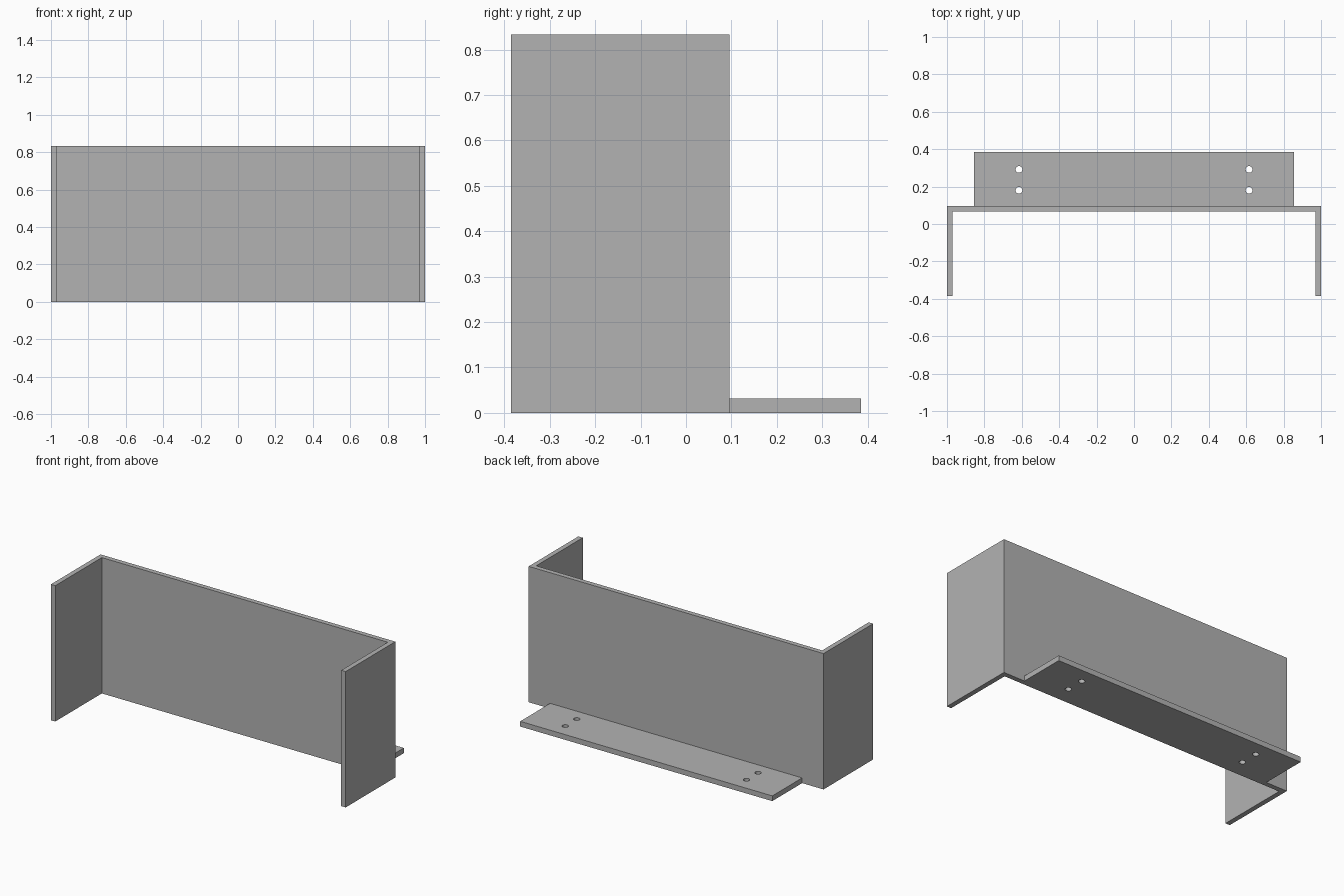
import bpy
import bmesh

if "Cube" in bpy.data.objects:
    bpy.data.objects.remove(bpy.data.objects["Cube"], do_unlink=True)

HEIGHT, THICK = 0.833, 0.03
FRONT, BACK, REAR = -0.385, 0.096, 0.385
FLANGE_HALF, FLANGE_THICK = 0.855, 0.032

grey = bpy.data.materials.new("plain grey")
grey.use_nodes = True
colour = (0.45, 0.45, 0.45, 1)
grey.diffuse_color = colour
grey.node_tree.nodes["Principled BSDF"].inputs["Base Color"].default_value = colour


def extrude_profile(name, points, height):
    """Extrude a closed plan outline upward from the ground."""
    bm = bmesh.new()
    face = bm.faces.new([bm.verts.new((x, y, 0)) for x, y in points])
    result = bmesh.ops.extrude_face_region(bm, geom=[face])
    top = [v for v in result["geom"] if isinstance(v, bmesh.types.BMVert)]
    bmesh.ops.translate(bm, verts=top, vec=(0, 0, height))
    bmesh.ops.recalc_face_normals(bm, faces=bm.faces)
    mesh = bpy.data.meshes.new(name)
    bm.to_mesh(mesh)
    bm.free()
    obj = bpy.data.objects.new(name, mesh)
    bpy.context.collection.objects.link(obj)
    mesh.materials.append(grey)
    return obj


# Upright channel: back wall with two side walls
half = [(1, BACK), (1, FRONT), (1 - THICK, FRONT), (1 - THICK, BACK - THICK)]
channel = half + [(-x, y) for x, y in reversed(half)]
extrude_profile("channel_wall", channel, HEIGHT)

# Mounting flange behind the back wall
w = FLANGE_HALF
flange = extrude_profile(
    "mounting_flange", [(-w, BACK), (w, BACK), (w, REAR), (-w, REAR)], FLANGE_THICK)

# Screw holes, two at each end of the flange
for x in (-0.615, 0.615):
    for y in (0.18, 0.292):
        bpy.ops.mesh.primitive_cylinder_add(
            vertices=32, radius=0.018, depth=0.2, location=(x, y, 0))
        cutter = bpy.context.object
        cutter.name = "screw_hole_cutter"
        cutter.data.materials.append(grey)
        cut = flange.modifiers.new("screw_hole", "BOOLEAN")
        cut.operation = "DIFFERENCE"
        cut.solver = "EXACT"
        cut.object = cutter
        cutter.hide_render = True
        cutter.hide_set(True)

# Smooth the hole walls, keep plate edges sharp
bpy.ops.object.select_all(action="DESELECT")
bpy.context.view_layer.objects.active = flange
flange.select_set(True)
for name in [m.name for m in flange.modifiers]:
    bpy.ops.object.modifier_apply(modifier=name)
bpy.ops.object.shade_smooth_by_angle()
for obj in [o for o in bpy.data.objects if o.name.startswith("screw_hole_cutter")]:
    bpy.data.objects.remove(obj, do_unlink=True)
